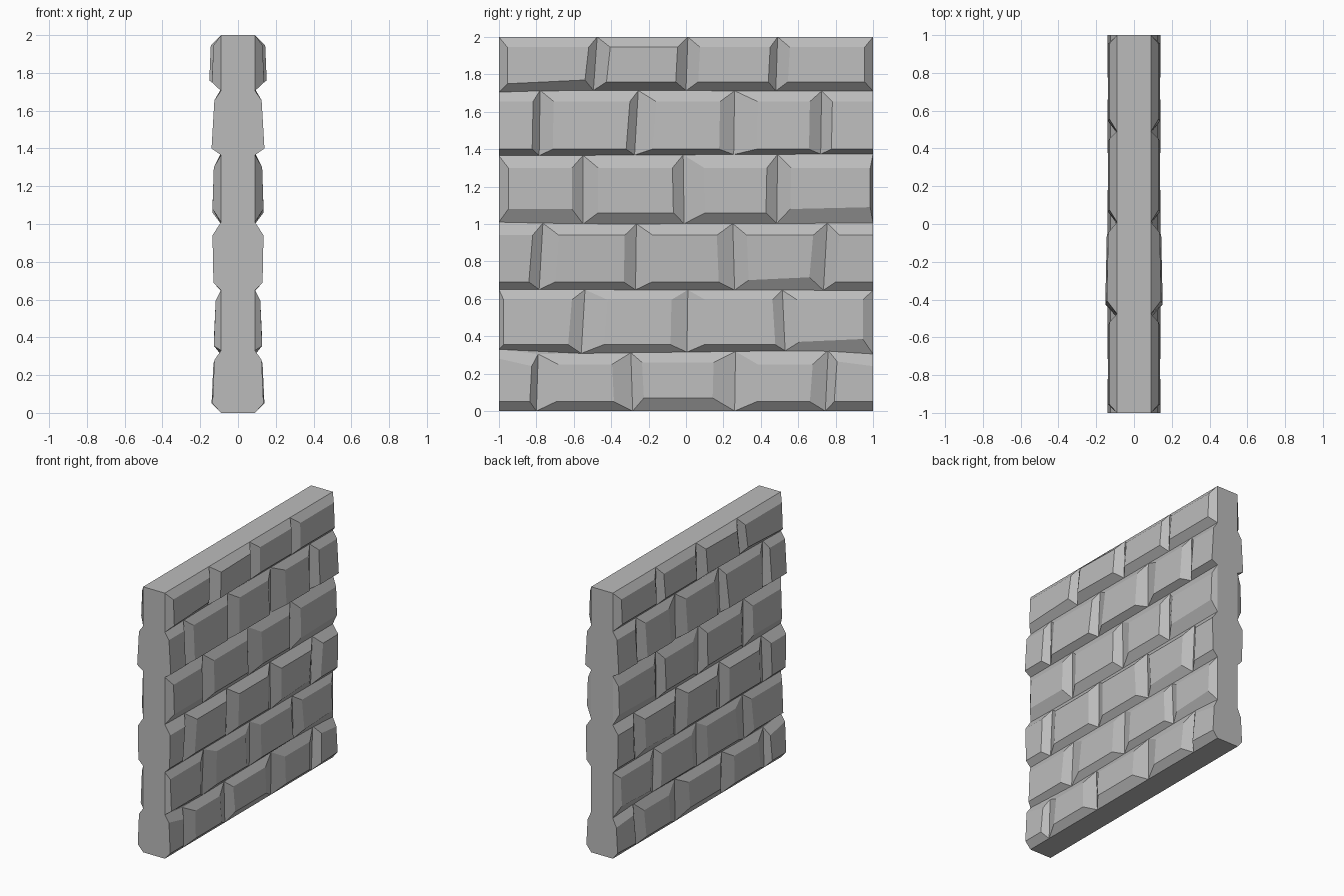
import bpy, bmesh

if "Cube" in bpy.data.objects:
    bpy.data.objects.remove(bpy.data.objects["Cube"])

stone = bpy.data.materials.new("grey stone")
stone.diffuse_color = (0.5, 0.5, 0.5, 1)
stone.use_nodes = True
stone.node_tree.nodes["Principled BSDF"].inputs["Base Color"].default_value = stone.diffuse_color
HALF = 0.09  # half thickness of the wall core


def make_object(name, bm, mirrored=False):
    bmesh.ops.recalc_face_normals(bm, faces=bm.faces)
    mesh = bpy.data.meshes.new(name)
    bm.to_mesh(mesh)
    bm.free()
    mesh.materials.append(stone)
    ob = bpy.data.objects.new(name, mesh)
    bpy.context.collection.objects.link(ob)
    if mirrored:
        mod = ob.modifiers.new("other side", 'MIRROR')
        mod.use_axis = (True, False, False)
        mod.use_mirror_merge = False
    return ob


def height_at(line, y):
    """Height of a mortar line at y."""
    for (y0, z0), (y1, z1) in zip(line, line[1:]):
        if y <= y1:
            return z0 + (z1 - z0) * (y - y0) / (y1 - y0)
    return line[-1][1]


# Mortar lines between the rows, bottom to top
lines = [
    [(-1, 0), (1, 0)],
    [(-1, .33), (-.8, .305), (.76, .325), (1, .305)],
    [(-1, .65), (1, .645)],
    [(-1, 1.01), (-.55, 1.0), (1, 1.005)],
    [(-1, 1.365), (1, 1.375)],
    [(-1, 1.705), (-.78, 1.715), (1, 1.71)],
    [(-1, 2), (1, 2)],
]


def brick_row(name, index, joints, spans, z_low, z_high, x_low, x_high, tweaks={}):
    """Row of bevelled bricks. joints: (bottom y, top y); spans: front face y range;
    tweaks: brick -> (extra depth left, right, extra bottom z left, right, top z left, right)."""
    low, high = lines[index], lines[index + 1]
    joints = [(-1, -1)] + joints + [(1, 1)]
    bm = bmesh.new()
    for i, (y0, y1) in enumerate(spans):
        (lb, lt), (rb, rt) = joints[i], joints[i + 1]
        dl, dr, bl, br, tl, tr = tweaks.get(i, (0, 0, 0, 0, 0, 0))
        ls, rs = (lt - lb) / 2, (rt - rb) / 2  # lean of the joints
        base = [(HALF, lb, height_at(low, lb)), (HALF, rb, height_at(low, rb)),
                (HALF, rt, height_at(high, rt)), (HALF, lt, height_at(high, lt))]
        face = [(x_low + dl, y0 - ls, z_low + bl), (x_low + dr, y1 - rs, z_low + br),
                (x_high + dr, y1 + rs, z_high + tr), (x_high + dl, y0 + ls, z_high + tl)]
        b = [bm.verts.new(p) for p in base]
        f = [bm.verts.new(p) for p in face]
        bm.faces.new(f)
        for k in range(4):
            n = (k + 1) % 4
            bm.faces.new((b[k], b[n], f[n], f[k]))
    # Outward normals for the open shells
    ob = make_object(name, bm, True)
    return ob


# Wall core
bm = bmesh.new()
bmesh.ops.create_cube(bm, size=1)
for v in bm.verts:
    v.co.x *= 2 * HALF
    v.co.y *= 2
    v.co.z = (v.co.z + .5) * 2
make_object("wall_core", bm)

# Brick rows, bottom to top
brick_row("brick_row_1", 0,
          [(-.8, -.79), (-.285, -.295), (.26, .265), (.745, .76)],
          [(-1, -.83), (-.69, -.39), (-.23, .145), (.38, .67), (.8, 1)],
          .05, .25, .135, .125,
          {0: (0, 0, 0, 0, .03, -.01), 2: (0, 0, .02, .02, .01, .01), 4: (.005, -.005, 0, 0, .015, -.01)})
brick_row("brick_row_2", 1,
          [(-.56, -.54), (.005, .01), (.53, .515)],
          [(-.975, -.62), (-.43, -.08), (.1, .47), (.6, .945)],
          .355, .595, .128, .118,
          {3: (0, 0, .015, .03, 0, 0)})
brick_row("brick_row_3", 2,
          [(-.785, -.765), (-.27, -.265), (.26, .25), (.735, .755)],
          [(-1, -.83), (-.69, -.33), (-.18, .17), (.33, .67), (.81, 1)],
          .69, .94, .13, .135,
          {3: (0, 0, .01, .025, 0, 0)})
brick_row("brick_row_4", 3,
          [(-.55, -.55), (-.01, -.015), (.485, .49)],
          [(-.95, -.61), (-.47, -.07), (.1, .43), (.56, .985)],
          1.06, 1.3, .135, .128,
          {0: (0, 0, .02, .02, 0, 0), 3: (0, 0, .02, .03, 0, 0)})
brick_row("brick_row_5", 4,
          [(-.785, -.78), (-.275, -.255), (.255, .26), (.72, .725)],
          [(-1, -.82), (-.71, -.31), (-.17, .18), (.38, .66), (.78, 1)],
          1.4, 1.655, .14, .125)
brick_row("brick_row_6", 5,
          [(-.495, -.475), (0, .01), (.48, .49)],
          [(-.955, -.53), (-.415, -.05), (.07, .445), (.55, .955)],
          1.76, 1.945, .138, .13,
          {0: (0, 0, -.01, .01, 0, 0), 1: (.014, .006, 0, 0, 0, 0)})
